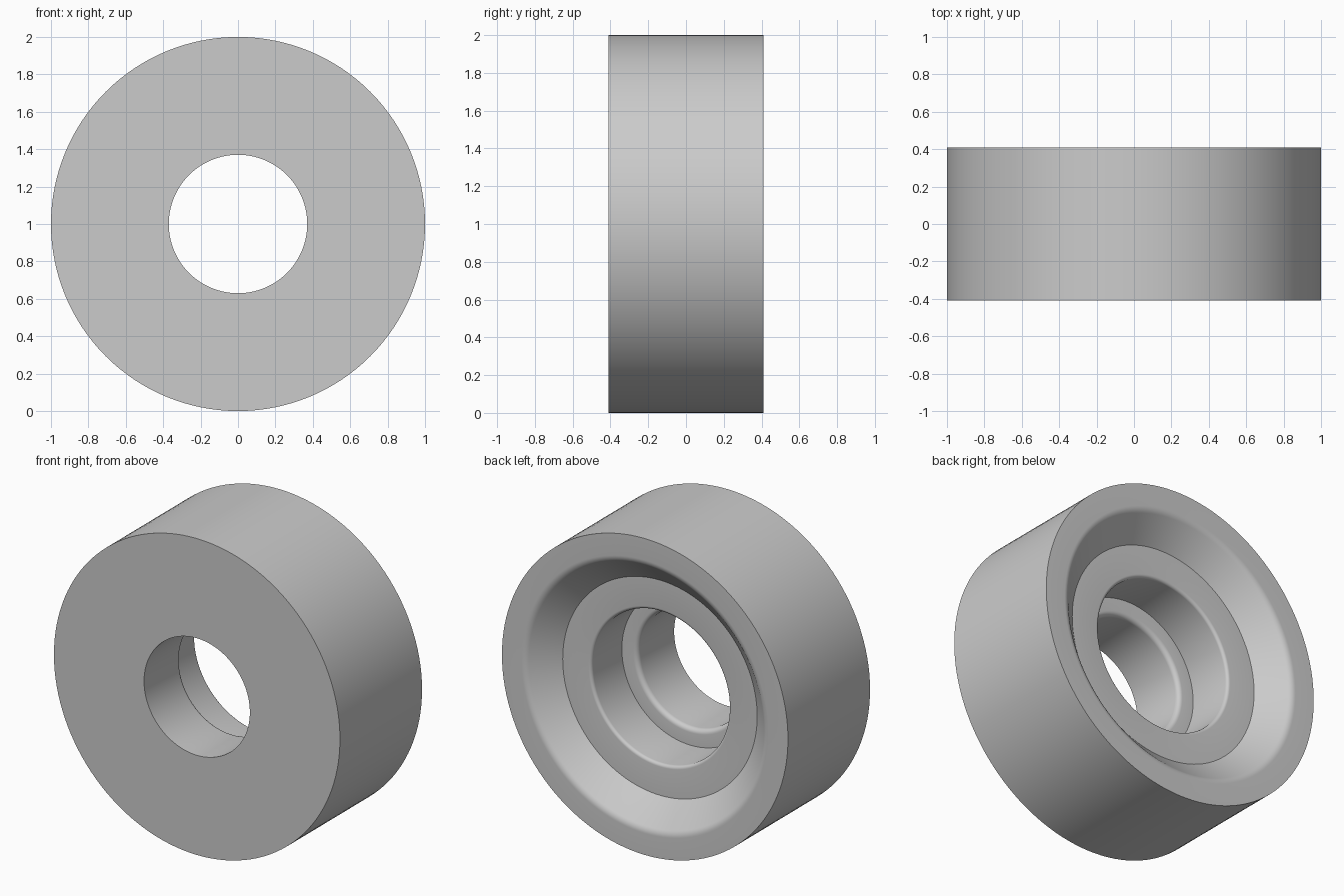
import bpy
import bmesh
from math import radians, tan, tau
from mathutils import Vector, Matrix

SIDES = 128
ARC_STEPS = 6

cube = bpy.data.objects.get("Cube")
if cube:
    bpy.data.objects.remove(cube, do_unlink=True)

# Single plain grey material
grey = bpy.data.materials.new("plain_grey")
grey.use_nodes = True
colour = (0.6, 0.6, 0.6, 1.0)
grey.diffuse_color = colour
grey.node_tree.nodes["Principled BSDF"].inputs["Base Color"].default_value = colour


def fillet(before, corner, after, radius):
    """Points of a tangent arc that rounds one corner of the profile."""
    u, v = (before - corner).normalized(), (after - corner).normalized()
    reach = radius / tan(u.angle(v) / 2)
    centre = corner + (u + v).normalized() * (reach ** 2 + radius ** 2) ** 0.5
    start = (corner + u * reach - centre).normalized()
    end = (corner + v * reach - centre).normalized()
    return [centre + start.slerp(end, i / ARC_STEPS) * radius
            for i in range(ARC_STEPS + 1)]


# Half section as (radius, depth, rounding)
section = [
    (0.37, -0.41, 0),      # front mouth of the bore
    (1.00, -0.41, 0),      # front face
    (1.00, 0.41, 0),       # outer wall
    (0.84, 0.41, 0.06),    # rounded rim of the dished back
    (0.68, 0.26, 0),       # foot of the cone
    (0.48, 0.26, 0.02),    # flat seat, eased into the counterbore
    (0.48, -0.045, 0),     # counterbore floor
    (0.37, -0.045, 0.03),  # rounded step into the bore
]
corners = [Vector((r, y)) for r, y, _ in section]
profile = []
for i, (_, _, rounding) in enumerate(section):
    if rounding:
        following = corners[(i + 1) % len(corners)]
        profile += fillet(corners[i - 1], corners[i], following, rounding)
    else:
        profile.append(corners[i])

# Turn the section about the y axis
bm = bmesh.new()
rings = []
for s in range(SIDES):
    turn = Matrix.Rotation(tau * s / SIDES, 3, "Y")
    rings.append([bm.verts.new(turn @ Vector((p.x, p.y, 0))) for p in profile])
for s, ring in enumerate(rings):
    other = rings[(s + 1) % SIDES]
    for i in range(len(profile)):
        j = (i + 1) % len(profile)
        bm.faces.new((ring[i], ring[j], other[j], other[i]))
bmesh.ops.recalc_face_normals(bm, faces=bm.faces)

mesh = bpy.data.meshes.new("bushing_ring")
bm.to_mesh(mesh)
bm.free()
mesh.materials.append(grey)
ring_object = bpy.data.objects.new("bushing_ring", mesh)
ring_object.location.z = 1
bpy.context.collection.objects.link(ring_object)

# Smooth round walls with crisp corners
bpy.ops.object.select_all(action="DESELECT")
ring_object.select_set(True)
bpy.context.view_layer.objects.active = ring_object
bpy.ops.object.shade_smooth_by_angle(angle=radians(30))
